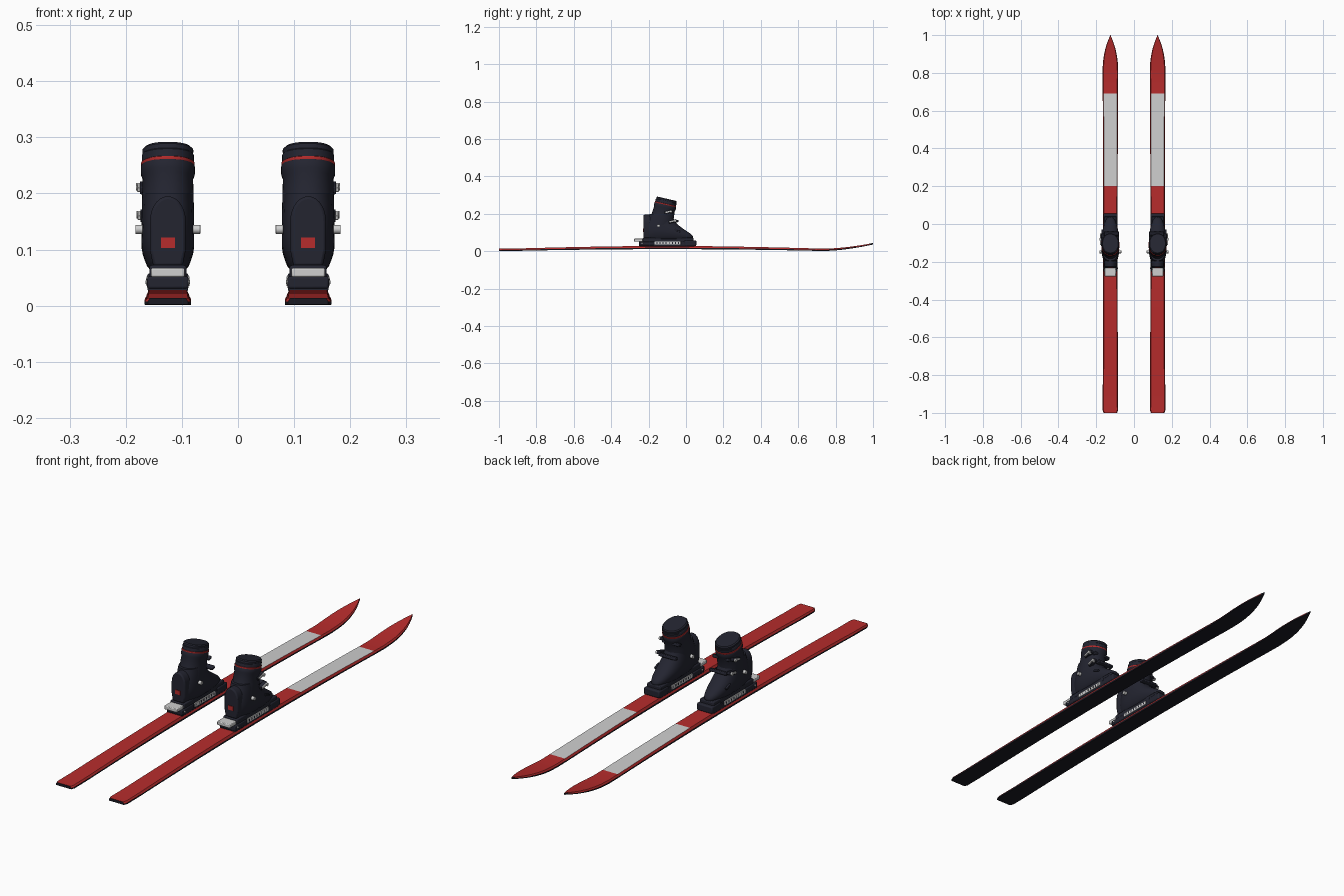
import bpy, bmesh, math
from mathutils import Vector, Matrix

if "Cube" in bpy.data.objects:
    bpy.data.objects.remove(bpy.data.objects["Cube"])

CX = 0.125  # distance of each ski from the centre line


def material(name, rgb):
    m = bpy.data.materials.new(name)
    m.diffuse_color = (*rgb, 1)
    m.use_nodes = True
    m.node_tree.nodes["Principled BSDF"].inputs["Base Color"].default_value = m.diffuse_color
    return m


RED = material("red", (0.47, 0.025, 0.025))
WHITE = material("light grey", (0.62, 0.62, 0.62))
SHELL = material("navy black", (0.017, 0.018, 0.030))
BASE = material("base black", (0.010, 0.010, 0.016))


def finish(name, bm, mats, bevel=0, angle=35):
    """Turn a bmesh into an object, offset it to one ski and mirror it to the other."""
    bmesh.ops.recalc_face_normals(bm, faces=bm.faces)
    bmesh.ops.translate(bm, verts=bm.verts, vec=(CX, 0, 0))
    me = bpy.data.meshes.new(name)
    bm.to_mesh(me)
    bm.free()
    ob = bpy.data.objects.new(name, me)
    bpy.context.collection.objects.link(ob)
    for m in mats:
        me.materials.append(m)
    bpy.ops.object.select_all(action='DESELECT')
    ob.select_set(True)
    bpy.context.view_layer.objects.active = ob
    bpy.ops.object.shade_smooth_by_angle(angle=math.radians(angle))
    if bevel:
        b = ob.modifiers.new("bevel", 'BEVEL')
        b.width, b.segments = bevel, 2
    ob.modifiers.new("mirror", 'MIRROR').use_mirror_merge = False
    return ob


def loft(rings, closed=True):
    """Bridge equal rings of points; cap both ends."""
    bm = bmesh.new()
    vs = [[bm.verts.new(p) for p in r] for r in rings]
    n = len(vs[0])
    for a, b in zip(vs, vs[1:]):
        for i in range(n):
            j = (i + 1) % n
            bm.faces.new((a[i], a[j], b[j], b[i]))
    bm.faces.new(vs[0])
    bm.faces.new(vs[-1])
    return bm


def box(name, x, y, z, mat, bevel=0.0, rot=0):
    """Box from (min, max) ranges, optionally pitched about its own centre."""
    bm = bmesh.new()
    c = Vector((sum(x) / 2, sum(y) / 2, sum(z) / 2))
    size = (x[1] - x[0], y[1] - y[0], z[1] - z[0], 1)
    bmesh.ops.create_cube(bm, size=1, matrix=Matrix.Translation(c)
                          @ Matrix.Rotation(rot, 4, 'X') @ Matrix.Diagonal(size))
    return finish(name, bm, [mat], bevel)


def rod(name, c, r, length, mat):
    """Cylinder lying across the ski."""
    bm = bmesh.new()
    bmesh.ops.create_cone(bm, cap_ends=True, segments=16, radius1=r, radius2=r, depth=length,
                          matrix=Matrix.Translation(c) @ Matrix.Rotation(math.pi / 2, 4, 'Y'))
    return finish(name, bm, [mat], 0.001)


def oval(hx, y0, y1, z, n=40, p=2.4):
    """Superellipse ring at height z."""
    pts = []
    for i in range(n):
        t = 2 * math.pi * i / n
        c, s = math.cos(t), math.sin(t)
        pts.append(Vector((hx * math.copysign(abs(c) ** (2 / p), c),
                           (y0 + y1) / 2 + (y1 - y0) / 2 * math.copysign(abs(s) ** (2 / p), s), z)))
    return pts


def ski_bottom(y):
    """Camber arch between the contact points, upturned tip and tail."""
    z = 0.011 * max(0, 1 - ((y + 0.1) / 0.88) ** 2)
    if y > 0.72:
        z += 0.036 * ((y - 0.72) / 0.28) ** 1.7
    return z + (0.02 * max(0, -y - 0.9))


def ski_half_width(y):
    if y > 0.8:
        return 0.0415 * max(0.02, 1 - ((y - 0.8) / 0.2) ** 2.3)
    w = 0.038 + 0.0035 * ((y + 0.1) / 0.9) ** 2
    return w - max(0, -0.985 - y) * 0.4


# Ski: lofted section with black base and edge, red cap and pale top panel
stations = [-1, -0.993, -0.985] + [-0.9 + 0.1 * i for i in range(11)] + [0.2, 0.3, 0.4, 0.5, 0.6, 0.69, 0.75]
stations += [0.8, 0.83, 0.86, 0.89, 0.92, 0.94, 0.96, 0.975, 0.985, 0.993, 1]
rings = []
for y in stations:
    h, z = ski_half_width(y), ski_bottom(y)
    t = 0.018 - 0.006 * min(1, abs(y + 0.1) / 0.9)
    if y > 0.8:
        t -= 0.004 * (y - 0.8) / 0.2
    rings.append([(-h, y, z), (h, y, z), (h, y, z + 0.45 * t), (0.88 * h, y, z + t),
                  (-0.88 * h, y, z + t), (-h, y, z + 0.45 * t)])
ski = loft(rings)
bmesh.ops.recalc_face_normals(ski, faces=ski.faces)
for f in ski.faces:
    c = f.calc_center_median()
    f.material_index = 0
    if f.normal.z > 0.2:
        f.material_index = 2 if f.normal.z > 0.9 and 0.2 < c.y < 0.69 else 1
finish("ski", ski, [BASE, RED, WHITE], angle=25)

# Binding: base plate, toe piece, heel piece and side rails
box("binding_plate", (-0.036, 0.036), (-0.25, 0.045), (0.026, 0.05), SHELL, 0.002)
box("toe_piece", (-0.037, 0.037), (-0.01, 0.055), (0.028, 0.058), SHELL, 0.005)
box("toe_lug", (-0.03, 0.03), (-0.02, 0.04), (0.05, 0.07), SHELL, 0.005)
box("heel_piece", (-0.037, 0.037), (-0.252, -0.17), (0.03, 0.052), SHELL, 0.004)
box("heel_lever", (-0.03, 0.03), (-0.278, -0.232), (0.051, 0.067), WHITE, 0.003)
box("boot_sole", (-0.033, 0.033), (-0.232, 0.04), (0.048, 0.072), SHELL, 0.004)
rod("heel_pin", (0, -0.235, 0.042), 0.004, 0.079, WHITE)
for s in (-1, 1):
    box("side_rail", sorted((s * 0.034, s * 0.0385)), (-0.168, -0.028), (0.035, 0.052), WHITE, 0.001)
    for i in range(8):
        y = -0.158 + i * 0.0165
        box("rail_slot", sorted((s * 0.038, s * 0.039)), (y, y + 0.005), (0.039, 0.048), SHELL)

# Lower boot shell: half width, heel y, toe y, height
shell = [(0.030, -0.212, 0.030, 0.062), (0.037, -0.221, 0.038, 0.070), (0.041, -0.224, 0.038, 0.080),
         (0.045, -0.224, 0.026, 0.092), (0.047, -0.223, 0.006, 0.106), (0.047, -0.220, -0.018, 0.122),
         (0.046, -0.215, -0.042, 0.140), (0.045, -0.208, -0.060, 0.160), (0.044, -0.200, -0.070, 0.180),
         (0.042, -0.195, -0.070, 0.200)]
finish("boot_shell", loft([oval(*s) for s in shell]), [SHELL], angle=50)

# Cuff: leaning stack of ovals with a red band and padded collar
LEAN = Matrix.Translation((0, -0.133, 0.15)) @ Matrix.Rotation(math.radians(-13), 4, 'X')


def cuff_part(name, rows, mat):
    rings = [[LEAN @ p for p in oval(hx, -hy, hy, z, p=2.2)] for hx, hy, z in rows]
    return finish(name, loft(rings), [mat], angle=40)


cuff_part("cuff", [(0.045, 0.063, -0.03), (0.047, 0.063, 0.0), (0.046, 0.060, 0.04), (0.045, 0.057, 0.078),
                   (0.048, 0.060, 0.086), (0.048, 0.059, 0.100), (0.046, 0.057, 0.104)], SHELL)
cuff_part("red_band", [(0.0465, 0.0575, 0.099), (0.0478, 0.0588, 0.101), (0.0478, 0.0588, 0.106),
                       (0.046, 0.057, 0.107)], RED)
cuff_part("collar", [(0.046, 0.057, 0.105), (0.0465, 0.057, 0.120), (0.045, 0.055, 0.122),
                     (0.0455, 0.055, 0.130), (0.041, 0.051, 0.134)], SHELL)

# Heel spine: arched plate standing behind the shell
arch = [(-0.026, 0.07), (0.026, 0.07), (0.032, 0.10)]
arch += [(0.032 * math.cos(a), 0.150 + 0.045 * math.sin(a)) for a in [math.pi * i / 14 for i in range(15)]]
arch += [(-0.032, 0.10)]
finish("heel_spine", loft([[(x, -0.17, z) for x, z in arch], [(x, -0.227, z) for x, z in arch]]),
       [SHELL], 0.005, 40)
box("heel_badge", (-0.0125, 0.0125), (-0.2295, -0.224), (0.103, 0.121), RED)

# Hinge pivots on both sides of the ankle
for s in (-1, 1):
    rod("ankle_pivot", (s * 0.050, -0.147, 0.136), 0.008, 0.016, WHITE)

# Buckles: strap over the front, lever and catch on the outer side
for y, z, x in ((-0.095, 0.210, 0.046), (-0.072, 0.160, 0.045)):
    box("buckle_strap", (x - 0.012, x + 0.004), (y - 0.02, y + 0.022), (z - 0.007, z + 0.007), SHELL, 0.002, 0.25)
    box("buckle_lever", (x + 0.002, x + 0.009), (y - 0.016, y + 0.012), (z - 0.004, z + 0.004), WHITE, 0.001, 0.25)
    rod("buckle_hinge", (x + 0.004, y + 0.014, z + 0.002), 0.007, 0.014, WHITE)
    box("buckle_catch", (-x, 0.034), (y + 0.012, y + 0.032), (z - 0.006, z + 0.006), SHELL, 0.003, 0.25)
box("instep_buckle", (0.038, 0.047), (-0.06, -0.03), (0.106, 0.114), SHELL, 0.001, -0.4)
